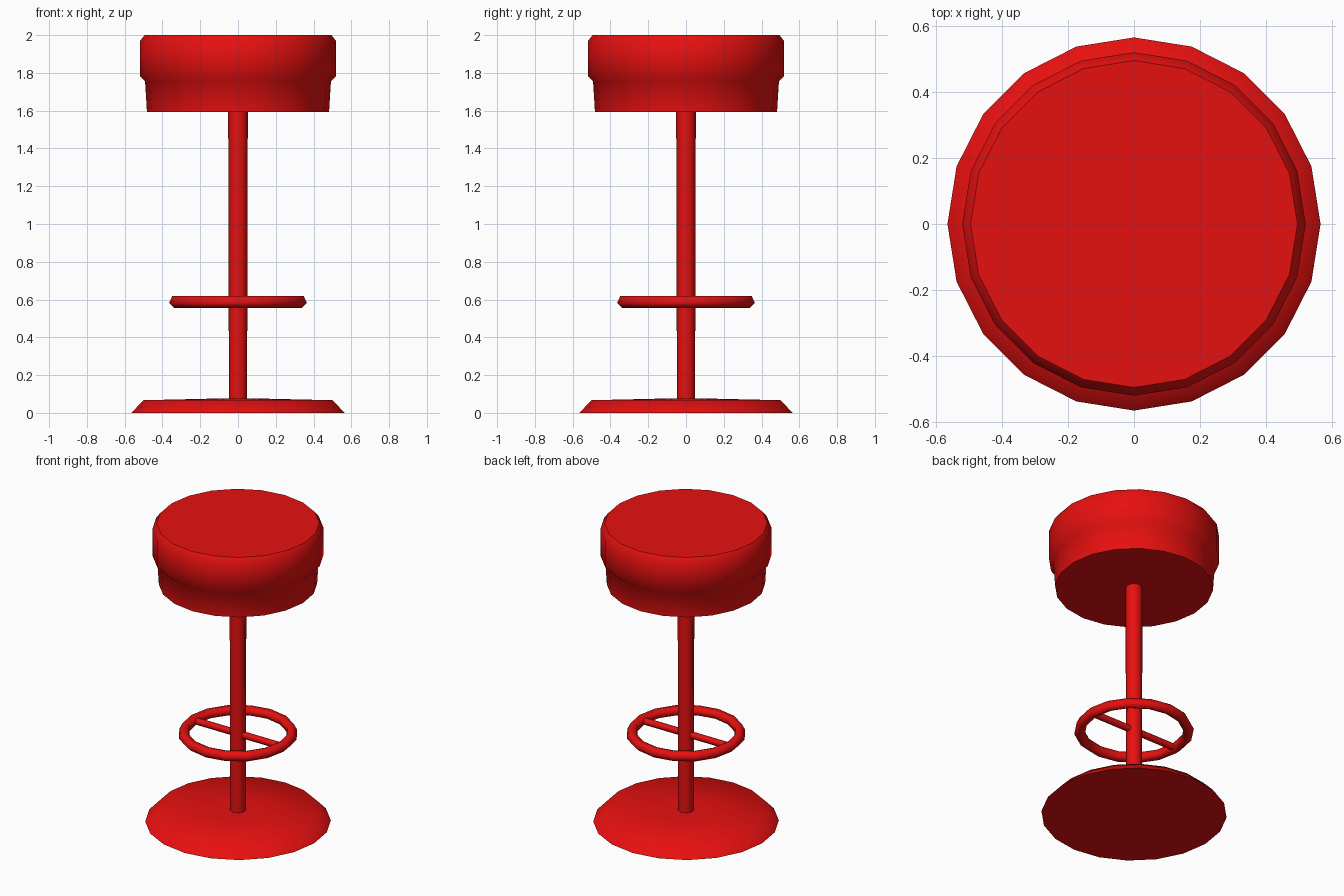
import bpy, bmesh, math
from mathutils import Matrix

default = bpy.data.objects.get("Cube")
if default:
    bpy.data.objects.remove(default, do_unlink=True)

red = bpy.data.materials.new("red")
red.use_nodes = True
red.diffuse_color = (0.8, 0.005, 0.005, 1)
red.node_tree.nodes["Principled BSDF"].inputs["Base Color"].default_value = red.diffuse_color


def finish(name, bm, smooth_angle):
    """Turn the bmesh into a red, smooth-shaded object."""
    bmesh.ops.recalc_face_normals(bm, faces=bm.faces)
    mesh = bpy.data.meshes.new(name)
    bm.to_mesh(mesh)
    bm.free()
    mesh.materials.append(red)
    obj = bpy.data.objects.new(name, mesh)
    bpy.context.collection.objects.link(obj)
    bpy.ops.object.select_all(action="DESELECT")
    obj.select_set(True)
    bpy.context.view_layer.objects.active = obj
    bpy.ops.object.shade_smooth_by_angle(angle=math.radians(smooth_angle))
    return obj


def lathe(name, profile, sides, smooth_angle, closed=False):
    """Revolve (radius, height) points about z; open profiles get end caps."""
    bm = bmesh.new()
    rings = []
    for r, z in profile:
        angles = [math.tau * i / sides for i in range(sides)]
        rings.append([bm.verts.new((r * math.cos(a), r * math.sin(a), z)) for a in angles])
    pairs = list(zip(rings, rings[1:]))
    if closed:
        pairs.append((rings[-1], rings[0]))
    else:
        bm.faces.new(rings[0])
        bm.faces.new(rings[-1])
    for low, high in pairs:
        for i in range(sides):
            j = (i + 1) % sides
            bm.faces.new((low[i], low[j], high[j], high[i]))
    return finish(name, bm, smooth_angle)


# Flared foot plate, barely domed
lathe("base", [(0.565, 0), (0.5, 0.067), (0.16, 0.075)], 20, 50)

# Central column
lathe("column", [(0.048, 0.06), (0.052, 1.6)], 8, 50)

# Cushion with an overhanging upper pad
lathe("seat", [(0.482, 1.592), (0.492, 1.755), (0.52, 1.783),
               (0.52, 1.967), (0.495, 2.0)], 20, 50)

# Foot ring with a five-sided tube
tube = [math.radians(62 + 72 * i) for i in range(5)]
lathe("foot_ring", [(0.332 + 0.034 * math.cos(a), 0.588 + 0.034 * math.sin(a)) for a in tube],
      16, 80, closed=True)

# Bar joining the ring to the column on both sides
bm = bmesh.new()
bmesh.ops.create_cone(bm, cap_ends=True, segments=6, radius1=0.022, radius2=0.022, depth=0.65,
                      matrix=Matrix.Translation((0, 0, 0.588)) @ Matrix.Rotation(math.pi / 2, 4, "Y"))
finish("foot_bar", bm, 65)
